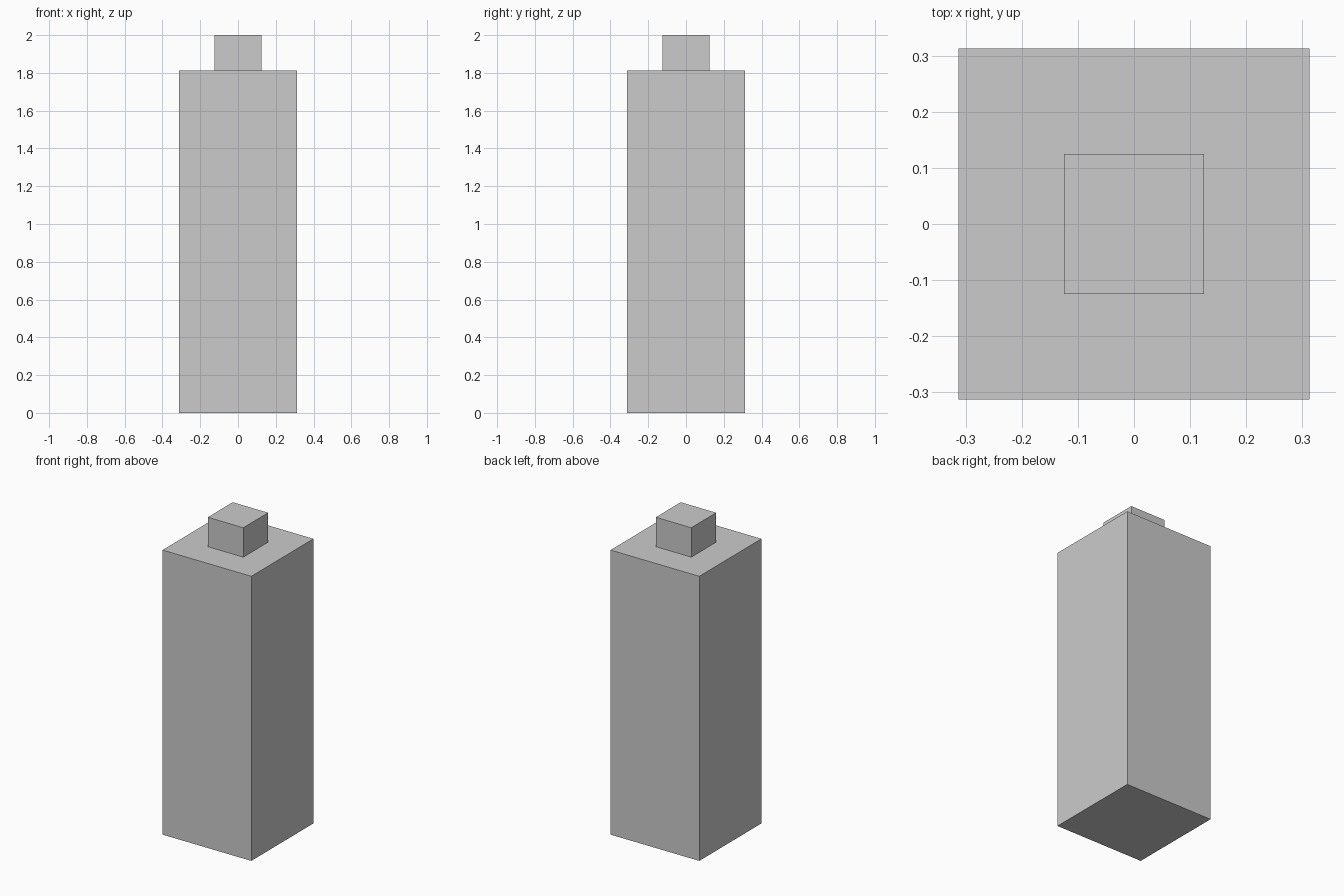
import bpy

if "Cube" in bpy.data.objects:
    bpy.data.objects.remove(bpy.data.objects["Cube"])


def box(name, width, z0, z1):
    """Square box centred on the z axis, spanning z0 to z1."""
    bpy.ops.mesh.primitive_cube_add(size=1, location=(0, 0, (z0 + z1) / 2))
    obj = bpy.context.object
    obj.name = name
    obj.scale = (width, width, z1 - z0)
    bpy.ops.object.transform_apply(location=False, rotation=False, scale=True)
    return obj


# Tall square body
box("body", 0.625, 0.0, 1.8125)

# Small square cap on top
box("cap", 0.25, 1.8125, 2.0)
